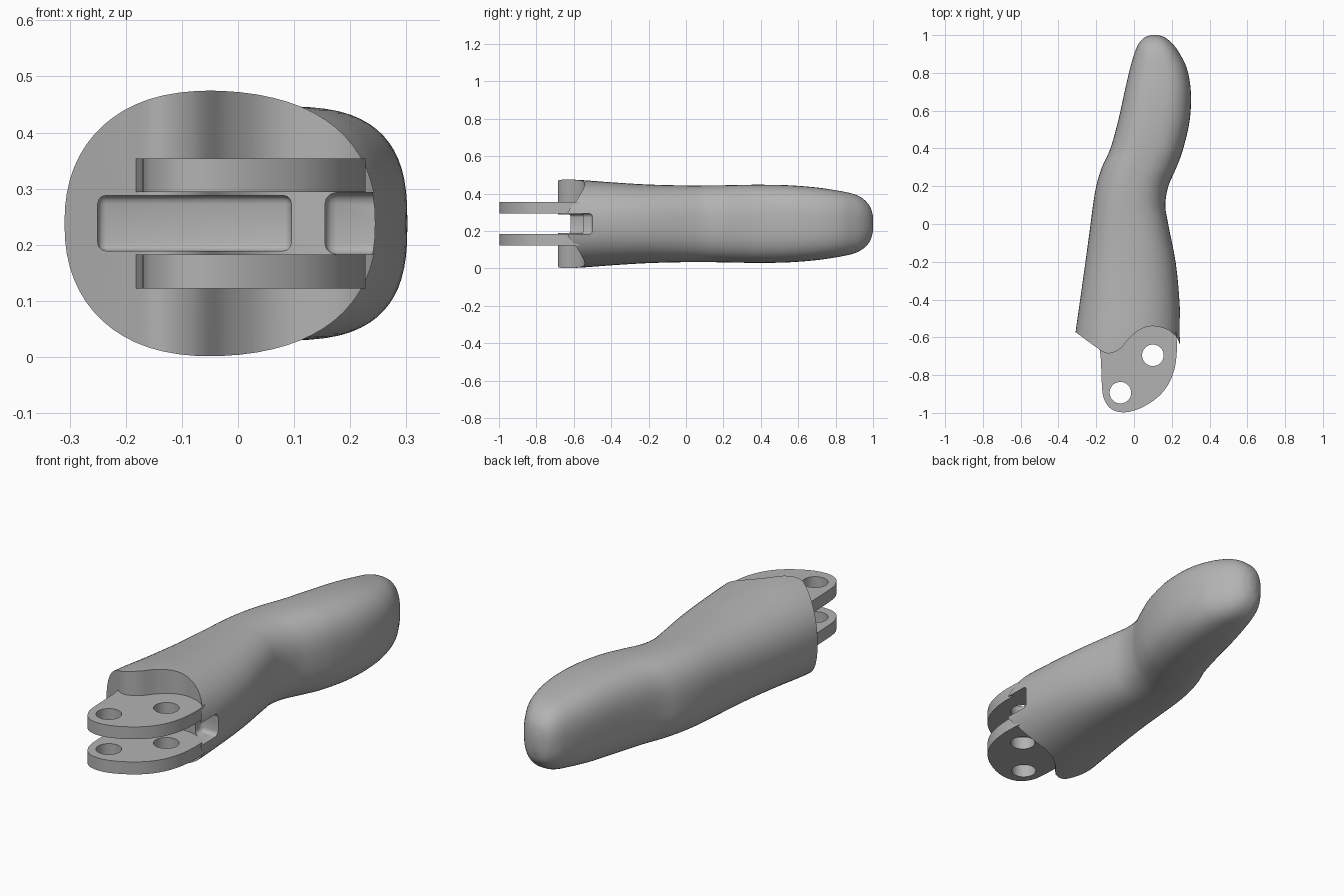
import bpy, bmesh, math
from mathutils import Vector

cube = bpy.data.objects.get("Cube")
if cube:
    bpy.data.objects.remove(cube)

MID = 0.238
grey = bpy.data.materials.new("satin grey")
grey.use_nodes = True
grey.diffuse_color = (0.45, 0.45, 0.45, 1)
grey.node_tree.nodes["Principled BSDF"].inputs["Base Color"].default_value = (0.45, 0.45, 0.45, 1)


def smooth_path(points, steps):
    """Catmull-Rom resampling of points of any size."""
    pts = [Vector(p) for p in points]
    pts = [pts[0] * 2 - pts[1]] + pts + [pts[-1] * 2 - pts[-2]]
    out = []
    for a, b, c, d in zip(pts, pts[1:], pts[2:], pts[3:]):
        for i in range(steps):
            t = i / steps
            out.append(0.5 * (2 * b + (c - a) * t + (2 * a - 5 * b + 4 * c - d) * t * t
                              + (3 * b - a - 3 * c + d) * t ** 3))
    return out + [pts[-2]]


def make_object(name, bm):
    bmesh.ops.recalc_face_normals(bm, faces=bm.faces)
    mesh = bpy.data.meshes.new(name)
    bm.to_mesh(mesh)
    bm.free()
    mesh.materials.append(grey)
    obj = bpy.data.objects.new(name, mesh)
    bpy.context.collection.objects.link(obj)
    return obj


def prism(name, outline, z0, z1):
    bm = bmesh.new()
    face = bm.faces.new([bm.verts.new((p[0], p[1], z0)) for p in outline])
    new = bmesh.ops.extrude_face_region(bm, geom=[face])["geom"]
    bmesh.ops.translate(bm, verts=[v for v in new if isinstance(v, bmesh.types.BMVert)],
                        vec=(0, 0, z1 - z0))
    return make_object(name, bm)


def rounded_box(name, x0, x1, y0, y1, z0, z1, radius):
    obj = prism(name, [(x0, y0), (x1, y0), (x1, y1), (x0, y1)], z0, z1)
    bm = bmesh.new()
    bm.from_mesh(obj.data)
    bmesh.ops.bevel(bm, geom=bm.edges[:], offset=radius, segments=3, profile=0.5, affect='EDGES')
    bm.to_mesh(obj.data)
    bm.free()
    return obj


def activate(obj):
    bpy.ops.object.select_all(action='DESELECT')
    obj.select_set(True)
    bpy.context.view_layer.objects.active = obj


def cut(obj, cutter):
    activate(obj)
    mod = obj.modifiers.new("cut", 'BOOLEAN')
    mod.operation = 'DIFFERENCE'
    mod.solver = 'EXACT'
    mod.object = cutter
    bpy.ops.object.modifier_apply(modifier=mod.name)
    bpy.data.objects.remove(cutter)


def shade(obj, degrees):
    activate(obj)
    bpy.ops.object.shade_smooth_by_angle(angle=math.radians(degrees))


# Grip: sections along its length (y, left x, right x, half height, squareness)
stations = [
    (-0.78, -0.335, 0.245, 0.237, 2.25), (-0.6, -0.313, 0.247, 0.236, 2.25),
    (-0.4, -0.285, 0.24, 0.222, 2.3), (-0.2, -0.257, 0.22, 0.21, 2.4),
    (0.0, -0.23, 0.181, 0.205, 2.5), (0.1, -0.217, 0.166, 0.205, 2.5),
    (0.2, -0.2, 0.182, 0.206, 2.5), (0.3, -0.17, 0.225, 0.208, 2.6),
    (0.4, -0.125, 0.261, 0.209, 2.7), (0.55, -0.083, 0.295, 0.206, 2.7),
    (0.7, -0.05, 0.301, 0.194, 2.7), (0.82, -0.022, 0.281, 0.176, 2.6),
    (0.9, 0.001, 0.243, 0.158, 2.5), (0.95, 0.022, 0.208, 0.131, 2.5),
    (0.985, 0.052, 0.168, 0.09, 2.4), (1.0, 0.09, 0.13, 0.04, 2.2)]
SIDES = 64
bm = bmesh.new()
rings = []
for y, left, right, half, power in smooth_path(stations, 5):
    ring = []
    for i in range(SIDES):
        a = math.tau * i / SIDES
        c, s = math.cos(a), math.sin(a)
        x = (left + right) / 2 + (right - left) / 2 * math.copysign(abs(c) ** (2 / power), c)
        z = MID + half * math.copysign(abs(s) ** (2 / power), s)
        ring.append(bm.verts.new((x, y, z)))
    rings.append(ring)
for r0, r1 in zip(rings, rings[1:]):
    for i in range(SIDES):
        j = (i + 1) % SIDES
        bm.faces.new((r0[i], r0[j], r1[j], r1[i]))
bm.faces.new(rings[0])
bm.faces.new(rings[-1])
grip = make_object("grip", bm)

# Wavy front end of the grip
wave = smooth_path([(-0.45, -0.47), (-0.31, -0.572), (-0.2, -0.652), (-0.14, -0.685),
                    (-0.075, -0.662), (-0.02, -0.6), (0.04, -0.555), (0.1, -0.541),
                    (0.17, -0.556), (0.22, -0.592), (0.25, -0.65), (0.3, -0.73)], 6)
cut(grip, prism("front_cutter", [(-0.45, -1.2)] + [(0.3, -1.2)] + wave[::-1], -0.2, 0.7))

# Pockets between the plates
cut(grip, rounded_box("pocket_cutter", -0.25, 0.095, -0.9, -0.45, 0.189, 0.288, 0.015))
cut(grip, rounded_box("side_pocket_cutter", 0.155, 0.4, -0.9, -0.5, 0.183, 0.293, 0.02))
shade(grip, 32)

# Pair of hinge plates, each with two pin holes
outline = [(-0.182, -0.55), (-0.182, -0.66)] + smooth_path(
    [(-0.175, -0.72), (-0.168, -0.88), (-0.152, -0.94), (-0.115, -0.983), (-0.05, -0.997),
     (0.03, -0.977), (0.12, -0.922), (0.18, -0.852), (0.215, -0.765), (0.227, -0.67),
     (0.225, -0.585)], 5) + [(0.2, -0.5), (0.0, -0.5)]
for name, z0, z1 in (("lower_plate", 0.122, 0.183), ("upper_plate", 0.294, 0.354)):
    plate = prism(name, outline, z0, z1)
    for hx, hy in ((0.1, -0.695), (-0.072, -0.893)):
        circle = [(hx + 0.057 * math.cos(math.tau * i / 40), hy + 0.057 * math.sin(math.tau * i / 40))
                  for i in range(40)]
        cut(plate, prism("hole_cutter", circle, z0 - 0.1, z1 + 0.1))
    shade(plate, 32)
